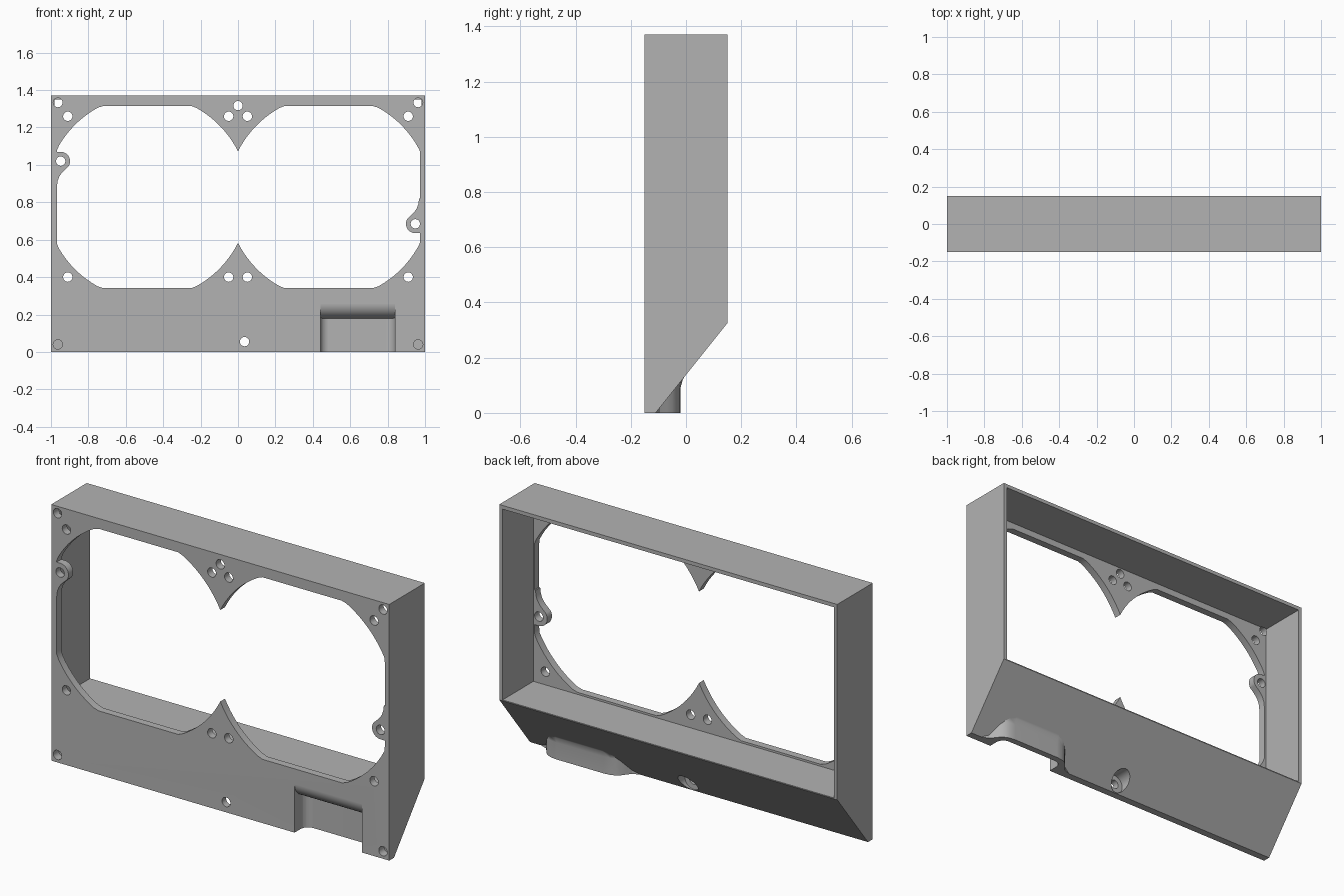
import bpy, bmesh, math
from mathutils import Vector

old = bpy.data.objects.get("Cube")
if old:
    bpy.data.objects.remove(old, do_unlink=True)

FRONT, BACK, HEIGHT = -0.15, 0.15, 1.37
PLATE_BACK = -0.11
FLOOR = 0.33

grey = bpy.data.materials.new("plain grey")
grey.use_nodes = True
grey.diffuse_color = (0.45, 0.45, 0.45, 1)
grey.node_tree.nodes["Principled BSDF"].inputs["Base Color"].default_value = (0.45, 0.45, 0.45, 1)


def loft(name, sections):
    """Closed solid through matching rings of points."""
    bm = bmesh.new()
    rings = [[bm.verts.new(Vector(p)) for p in ring] for ring in sections]
    n = len(rings[0])
    for a, b in zip(rings, rings[1:]):
        for i in range(n):
            j = (i + 1) % n
            bm.faces.new((a[i], a[j], b[j], b[i]))
    bm.faces.new(rings[0])
    bm.faces.new(rings[-1])
    bmesh.ops.recalc_face_normals(bm, faces=bm.faces[:])
    mesh = bpy.data.meshes.new(name)
    bm.to_mesh(mesh)
    bm.free()
    mesh.materials.append(grey)
    obj = bpy.data.objects.new(name, mesh)
    bpy.context.collection.objects.link(obj)
    return obj


def through(name, outline, y0, y1):
    """Extrude an (x, z) outline along y."""
    return loft(name, [[(x, y, z) for x, z in outline] for y in (y0, y1)])


def circle(x, z, r, n=32):
    return [(x + r * math.cos(2 * math.pi * i / n), z + r * math.sin(2 * math.pi * i / n))
            for i in range(n)]


def combine(target, tool, operation="DIFFERENCE"):
    tool.hide_render = True
    mod = target.modifiers.new("combine", "BOOLEAN")
    mod.operation, mod.solver, mod.object = operation, "EXACT", tool
    bpy.context.view_layer.objects.active = target
    bpy.ops.object.modifier_apply(modifier=mod.name)
    bpy.data.objects.remove(tool, do_unlink=True)


# Housing block with the sloped underside
side = [(FRONT, 0), (PLATE_BACK, 0), (BACK, 0.325), (BACK, HEIGHT), (FRONT, HEIGHT)]
housing = loft("fan_housing", [[(x, y, z) for y, z in side] for x in (-1, 1)])

# Flared bulge behind the cable recess
MID = 0.64
half = [(0.30, -0.13), (0.30, -0.112), (0.255, -0.095), (0.235, -0.07), (0.22, -0.05),
        (0.20, -0.034), (0.175, -0.024), (0.14, -0.02)]
bulge_outline = [(MID - w, y) for w, y in half] + [(MID + w, y) for w, y in reversed(half)]
bulge_slices = []
for z, push in ((0, 0), (0.09, 0), (0.12, 0.008), (0.15, 0.026)):
    bulge_slices.append([(x, y + push * (y > -0.12), z) for x, y in bulge_outline])
combine(housing, loft("recess_bulge", bulge_slices), "UNION")

# Rear cavity leaves thin walls and the front plate
cavity = [(-0.98, FLOOR), (0.98, FLOOR), (0.98, 1.35), (-0.98, 1.35)]
combine(housing, through("rear_cavity", cavity, PLATE_BACK, 0.3))

# Twin fan opening: two clipped circles meeting in cusps
CX, CZ, R, LIMIT = 0.487, 0.828, 0.545, 0.487
sweep = math.acos(-CX / R)
opening = []
STEPS = 90
for lobe, turn in ((1, 0), (-1, math.pi)):
    for i in range(STEPS):
        a = turn - sweep + 2 * sweep * i / STEPS
        dx, dz = R * math.cos(a), R * math.sin(a)
        dx = min(dx, LIMIT) if lobe > 0 else max(dx, -LIMIT + 0.006)
        opening.append((lobe * CX + dx, CZ + max(-LIMIT, min(LIMIT, dz))))
fan_opening = through("fan_opening", opening, -0.3, -0.1)

# Screw tabs kept inside the opening, one on each side
TAB_X, TAB_Z, TAB_R = -0.948, 1.02, 0.05
tab = [(-1.05, TAB_Z + TAB_R)]
for i in range(13):
    a = math.radians(90 - 125 * i / 12)
    tab.append((TAB_X + TAB_R * math.cos(a), TAB_Z + TAB_R * math.sin(a)))
tab += [(-0.926, 0.974), (-0.943, 0.957), (-0.956, 0.937), (-0.964, 0.915), (-0.968, 0.885), (-1.05, 0.88)]
for name, outline in (("right_tab", tab), ("left_tab", [(-x, 1.705 - z) for x, z in tab])):
    combine(fan_opening, through(name, outline, -0.4, 0.1))
combine(housing, fan_opening)

# Cable recess with a rounded roof and rounded inner corners
DEPTH, ROOF, CORNER = 0.095, 0.08, 0.045
depths = [-0.03] + [DEPTH * (1 - math.cos(math.pi * i / 20)) for i in range(0, 11)]
depths = sorted(depths + [DEPTH - CORNER * (1 - math.sin(math.pi * i / 16)) for i in range(1, 8)])
recess = []
for d in depths:
    u = 1 - max(0, min(d, ROOF)) / ROOF
    top = 0.26 - ROOF * math.sqrt(max(0, 1 - u * u))
    v = max(0, d - (DEPTH - CORNER)) / CORNER
    w = 0.2 - CORNER * (1 - math.sqrt(max(0, 1 - v * v)))
    y = FRONT + d
    recess.append([(MID - w, y, -0.05), (MID + w, y, -0.05), (MID + w, y, top), (MID - w, y, top)])
combine(housing, loft("cable_recess", recess))

# Screw holes in the plate
holes = [(0, 1.317), (TAB_X, TAB_Z), (-TAB_X, 1.705 - TAB_Z)]
for s in (-1, 1):
    holes += [(s * x, z) for x in (0.05, 0.91) for z in (0.4, 1.26)]
    holes += [(s * 0.963, z) for z in (0.04, 1.333)]
for x, z in holes:
    combine(housing, through("screw_hole", circle(x, z, 0.025, 24), -0.2, -0.105))

# Lower centre hole with a wide counterbore from behind
combine(housing, through("centre_hole", circle(0.035, 0.055, 0.025, 24), -0.2, 0.1))
combine(housing, through("counterbore", circle(0.035, 0.055, 0.052), -0.115, 0.2))

# Smooth the curved parts, keep the flats flat
bpy.ops.object.select_all(action="DESELECT")
housing.select_set(True)
bpy.context.view_layer.objects.active = housing
bpy.ops.object.shade_smooth_by_angle(angle=math.radians(28))
weighted = housing.modifiers.new("flat normals", "WEIGHTED_NORMAL")
weighted.keep_sharp = True
